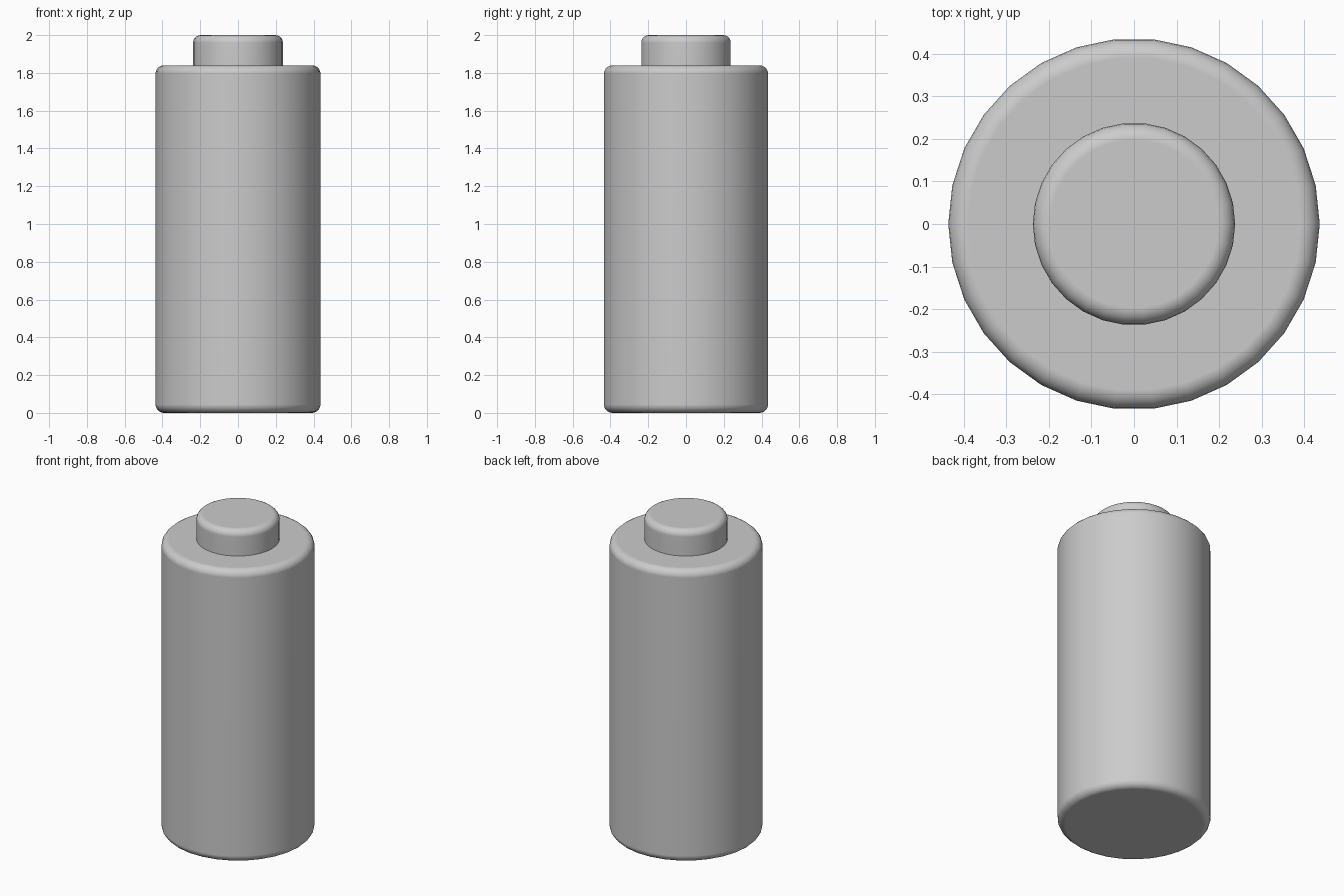
import bpy, math

if "Cube" in bpy.data.objects:
    bpy.data.objects.remove(bpy.data.objects["Cube"])

SIDES = 30


def rounded_cylinder(name, radius, z0, z1, bevel):
    # Vertices start on the x axis, so turn the default cylinder by 90 degrees
    bpy.ops.mesh.primitive_cylinder_add(
        vertices=SIDES, radius=radius, depth=z1 - z0,
        location=(0, 0, (z0 + z1) / 2), rotation=(0, 0, math.pi / 2))
    obj = bpy.context.object
    obj.name = name
    bpy.ops.object.transform_apply(location=False, rotation=True, scale=False)
    bpy.ops.object.shade_smooth()
    # Round only the rims, not the facets around the side
    mod = obj.modifiers.new("rounded_rims", 'BEVEL')
    mod.width = bevel
    mod.segments = 5
    mod.limit_method = 'ANGLE'
    mod.angle_limit = math.radians(40)
    mod.harden_normals = False
    # Keep the end caps flat while the rims blend smoothly
    normals = obj.modifiers.new("flat_caps", 'WEIGHTED_NORMAL')
    normals.keep_sharp = True
    return obj


# Main can
rounded_cylinder("body", 0.437, 0.0, 1.84, 0.045)

# Raised terminal, sunk into the can so only its top rim shows rounded
rounded_cylinder("top_terminal", 0.238, 1.74, 2.0, 0.04)
